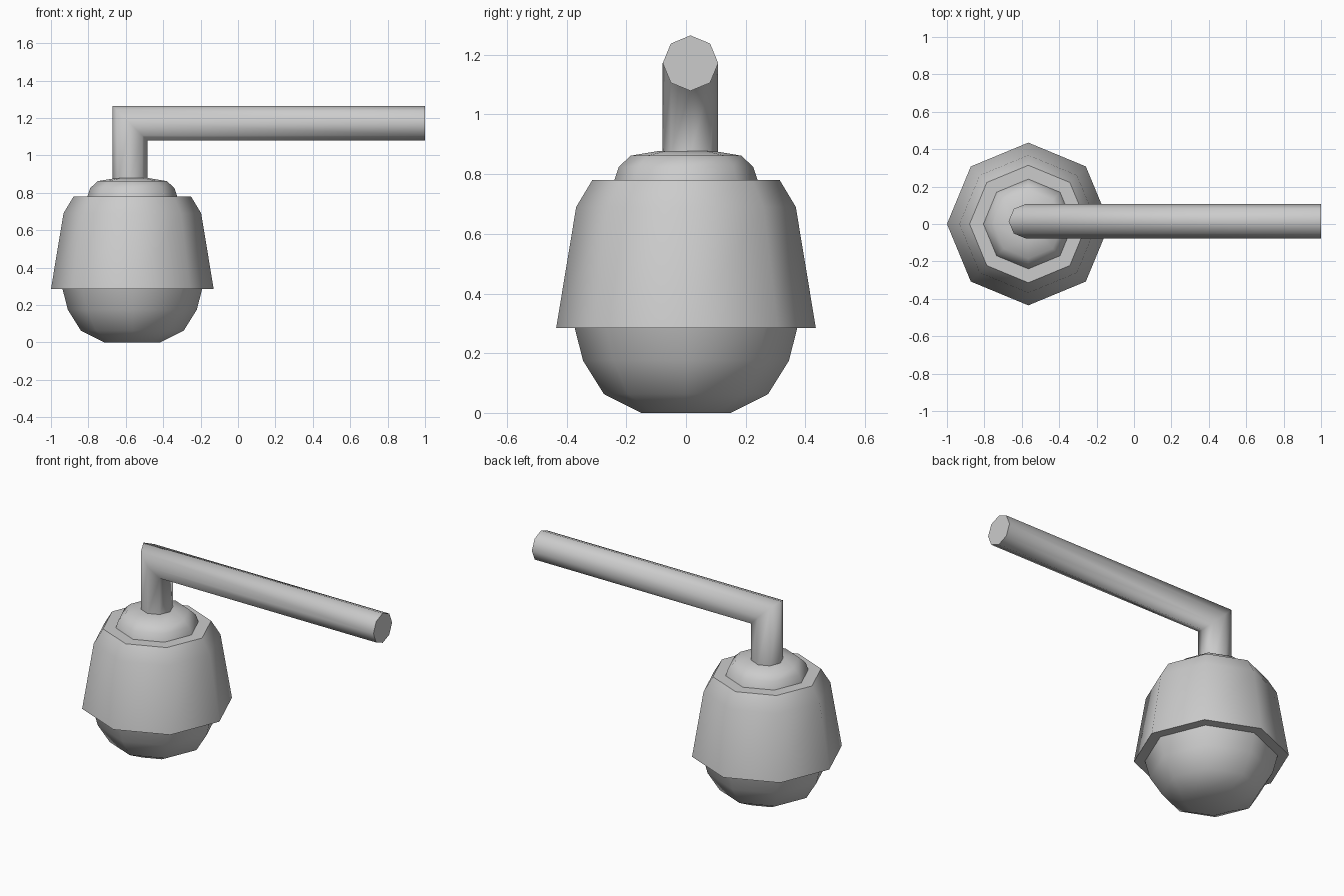
import bpy, bmesh, math

cube = bpy.data.objects.get("Cube")
if cube:
    bpy.data.objects.remove(cube, do_unlink=True)

grey = bpy.data.materials.new("light grey")
grey.use_nodes = True
colour = (0.6, 0.6, 0.6, 1)
grey.diffuse_color = colour
grey.node_tree.nodes["Principled BSDF"].inputs["Base Color"].default_value = colour

SIDES = 8
ANGLES = [2 * math.pi * i / SIDES for i in range(SIDES)]
AXIS_X = -0.565


def tube(name, rings, smooth, cap_start=False, cap_end=False):
    """Skin a list of rings of points into one smooth-shaded object."""
    bm = bmesh.new()
    loops = [[bm.verts.new(p) for p in ring] for ring in rings]
    for low, high in zip(loops, loops[1:]):
        for i in range(SIDES):
            j = (i + 1) % SIDES
            bm.faces.new((low[i], low[j], high[j], high[i]))
    if cap_start:
        bm.faces.new(loops[0][::-1])
    if cap_end:
        bm.faces.new(loops[-1])
    mesh = bpy.data.meshes.new(name)
    bm.to_mesh(mesh)
    bm.free()
    mesh.materials.append(grey)
    obj = bpy.data.objects.new(name, mesh)
    bpy.context.collection.objects.link(obj)
    bpy.ops.object.select_all(action='DESELECT')
    obj.select_set(True)
    bpy.context.view_layer.objects.active = obj
    bpy.ops.object.shade_smooth_by_angle(angle=math.radians(smooth))
    return obj


def lathe(name, profile, **caps):
    """Turn (radius, height) pairs around the lamp axis."""
    rings = [[(AXIS_X + r * math.cos(a), r * math.sin(a), z) for a in ANGLES]
             for r, z in profile]
    return tube(name, rings, 50, **caps)


# Rounded dome below the housing
lathe("lower_dome", [(0.15, 0), (0.275, 0.063), (0.345, 0.175), (0.373, 0.285)],
      cap_start=True)

# Flared housing with its flat lower rim and top ledge
lathe("housing", [(0.373, 0.285), (0.435, 0.285), (0.368, 0.69),
                  (0.314, 0.78), (0.24, 0.78)])

# Low collar on top of the housing
lathe("top_collar", [(0.24, 0.78), (0.225, 0.825), (0.185, 0.862), (0.09, 0.878)],
      cap_end=True)

# Mitred arm: a short upright and a long horizontal run
R, PX, PY, PZ = 0.093, -0.577, 0.015, 1.172
foot, corner, end = [], [], []
for a in ANGLES:
    dx, y = R * math.cos(a), PY + R * math.sin(a)
    foot.append((PX + dx, y, 0.87))
    corner.append((PX + dx, y, PZ - dx))
    end.append((1, y, PZ - dx))
tube("bent_arm", [foot, corner, end], 85, cap_end=True)
